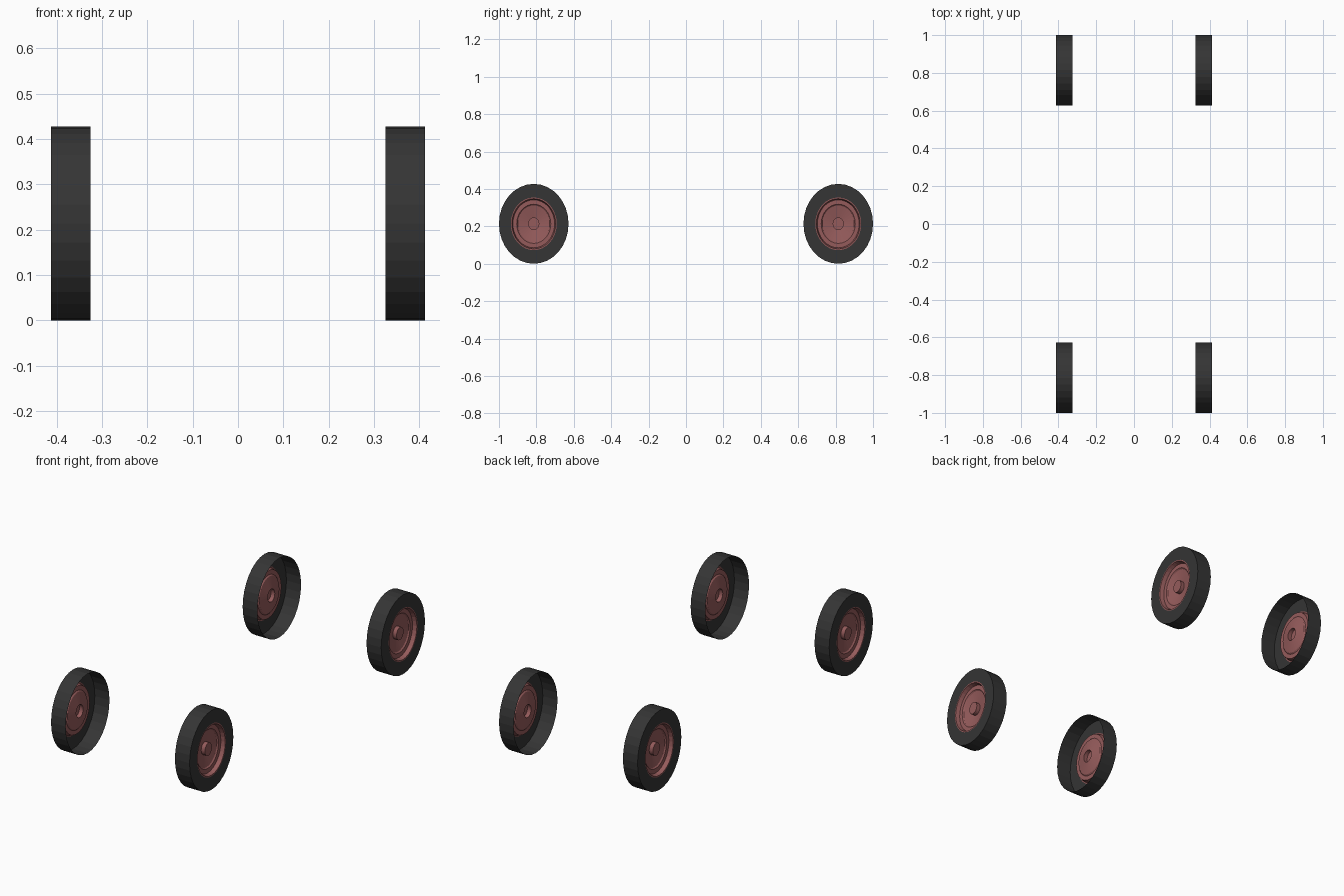
import bpy, bmesh, math

if "Cube" in bpy.data.objects:
    bpy.data.objects.remove(bpy.data.objects["Cube"])

SEG = 32
RY, RZ = 0.186, 0.2135      # wheel is slightly taller than long
X_IN, X_OUT = 0.325, 0.412
Y_AXLE = 0.814


def material(name, rgb):
    m = bpy.data.materials.new(name)
    m.diffuse_color = (*rgb, 1)
    m.use_nodes = True
    m.node_tree.nodes["Principled BSDF"].inputs["Base Color"].default_value = m.diffuse_color
    return m


rubber = material("rubber", (0.035, 0.035, 0.035))
red = material("rim_red", (0.30, 0.105, 0.105))


def lathe(name, profile, side, y, mat, cap=False):
    """Spin (radius fraction, depth from outer face) pairs about the axle."""
    bm = bmesh.new()
    rings = []
    for r, d in profile:
        ring = []
        for i in range(SEG):
            a = 2 * math.pi * i / SEG
            ring.append(bm.verts.new((side * (X_OUT - d),
                                      y + RY * r * math.sin(a),
                                      RZ - RZ * r * math.cos(a))))
        rings.append(ring)
    for a, b in zip(rings, rings[1:]):
        for i in range(SEG):
            j = (i + 1) % SEG
            f = [a[i], b[i], b[j], a[j]]
            bm.faces.new(f if side < 0 else f[::-1])
    if cap:
        bm.faces.new(rings[-1] if side < 0 else rings[-1][::-1])
    bm.normal_update()
    # make faces point away from the car
    if sum(f.normal.x * f.calc_area() for f in bm.faces) * side < 0:
        bmesh.ops.reverse_faces(bm, faces=bm.faces[:])
    me = bpy.data.meshes.new(name)
    bm.to_mesh(me)
    bm.free()
    me.materials.append(mat)
    ob = bpy.data.objects.new(name, me)
    bpy.context.collection.objects.link(ob)


# tyre: open-backed tread plus outer sidewall
tyre = [(1.0, X_OUT - X_IN), (1.0, 0.0), (0.66, 0.0)]
# rim: lip, step, shallow dish and raised hub
rim = [(0.66, 0.0), (0.63, 0.0), (0.60, 0.022), (0.49, 0.022),
       (0.46, 0.028), (0.16, 0.040), (0.16, 0.018)]

for side, sn in ((1, "right"), (-1, "left")):
    for y, yn in ((-Y_AXLE, "front"), (Y_AXLE, "rear")):
        lathe(f"{yn}_{sn}_tyre", tyre, side, y, rubber)
        lathe(f"{yn}_{sn}_rim", rim, side, y, red, cap=True)
